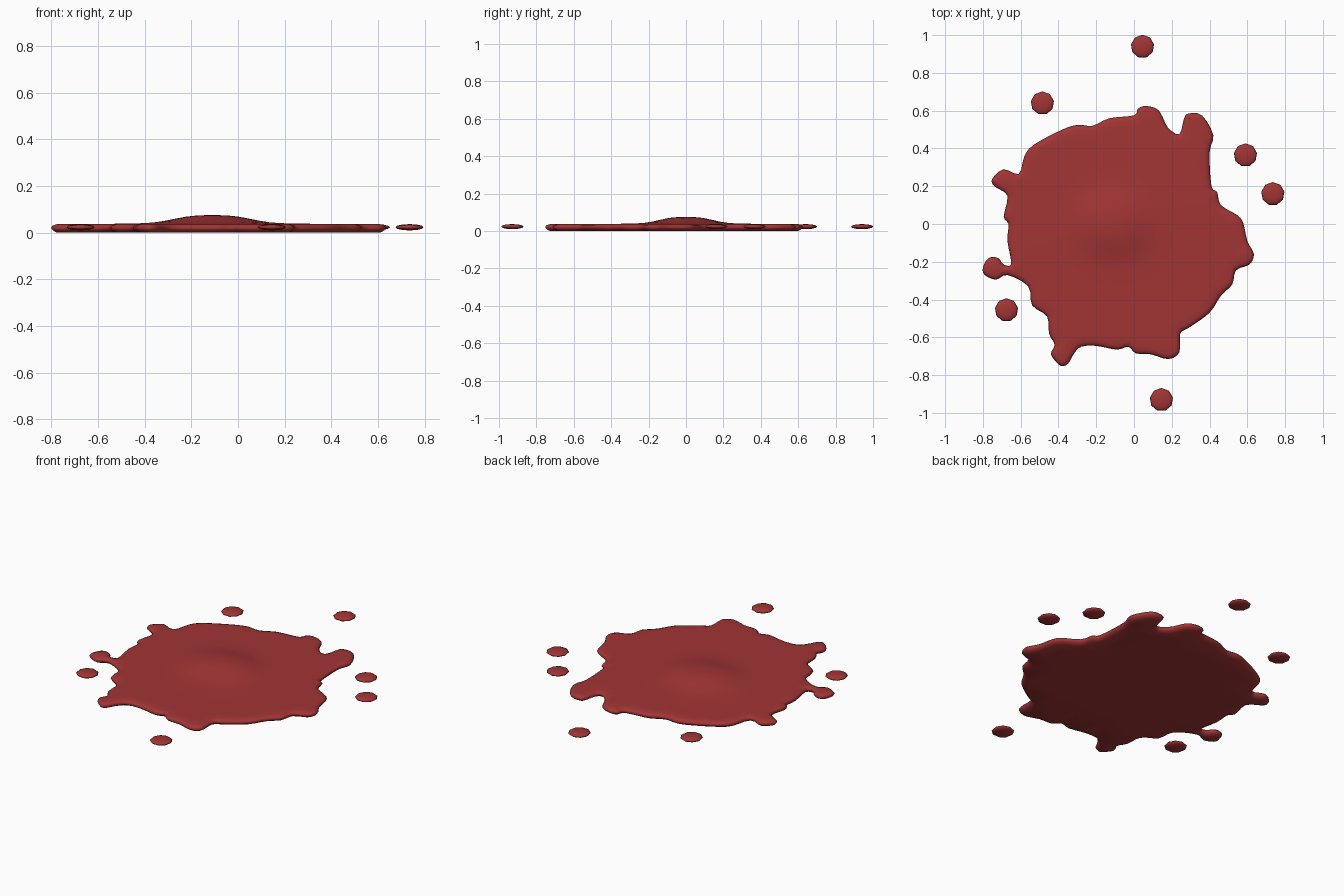
import bpy, bmesh, math
from mathutils import Vector
from mathutils.geometry import delaunay_2d_cdt

if "Cube" in bpy.data.objects:
    bpy.data.objects.remove(bpy.data.objects["Cube"])

mat = bpy.data.materials.new("dark_red")
mat.diffuse_color = (0.36, 0.035, 0.035, 1)
mat.use_nodes = True
mat.node_tree.nodes["Principled BSDF"].inputs["Base Color"].default_value = mat.diffuse_color

# Puddle outline, clockwise from the back
OUTLINE = [Vector(p) for p in [
    (0, .575), (.02, .61), (.06, .625), (.12, .61), (.15, .57), (.18, .51), (.24, .475),
    (.265, .56), (.29, .585), (.36, .575), (.42, .47), (.40, .38), (.41, .20), (.44, .17),
    (.46, .10), (.55, .045), (.58, 0), (.60, -.09), (.635, -.16), (.61, -.215), (.54, -.245),
    (.52, -.32), (.46, -.38), (.40, -.47), (.29, -.55), (.245, -.58), (.24, -.68), (.18, -.715),
    (.09, -.69), (.01, -.685), (-.03, -.65), (-.09, -.665), (-.2, -.645), (-.28, -.65),
    (-.32, -.69), (-.35, -.74), (-.39, -.75), (-.44, -.69), (-.42, -.64), (-.45, -.58),
    (-.46, -.49), (-.54, -.43), (-.56, -.33), (-.67, -.27), (-.73, -.295), (-.79, -.27),
    (-.80, -.23), (-.77, -.18), (-.72, -.18), (-.69, -.215), (-.65, -.21), (-.67, -.09),
    (-.665, 0), (-.69, .04), (-.67, .15), (-.74, .20), (-.75, .24), (-.69, .29), (-.61, .265),
    (-.58, .36), (-.53, .42), (-.39, .495), (-.30, .525), (-.22, .52), (-.13, .56)]]
DROPS = [(.045, .94), (-.485, .64), (.59, .365), (.735, .16), (-.675, -.455), (.145, -.93)]


def smooth_loop(pts, steps=3):
    n, out = len(pts), []
    for i in range(n):
        a, b, c, d = (pts[(i + k) % n] for k in (-1, 0, 1, 2))
        for s in range(steps):
            t = s / steps
            out.append(0.5 * (2 * b + (c - a) * t + (2 * a - 5 * b + 4 * c - d) * t * t
                              + (3 * b - a - 3 * c + d) * t ** 3))
    return out


def inset(pts, dist):
    n, out = len(pts), []
    for i in range(n):
        t = (pts[(i + 2) % n] - pts[i - 2]).normalized()
        out.append(pts[i] + Vector((t.y, -t.x)) * dist)
    return out


def top_height(p):
    r = math.hypot((p.x + .11) / 1.15, p.y)
    return .036 + .007 * math.exp(-(r / .33) ** 2) + .032 * math.exp(-(r / .165) ** 3)


def inside(p, pts):
    hit = False
    for a, b in zip(pts, pts[1:] + pts[:1]):
        if (a.y > p.y) != (b.y > p.y) and p.x < a.x + (p.y - a.y) / (b.y - a.y) * (b.x - a.x):
            hit = not hit
    return hit


def fill(bm, loop, height, spacing):
    grid = [Vector((i * spacing, j * spacing)) for i in range(-30, 31) for j in range(-30, 31)]
    grid = [p for p in grid if inside(p, loop) and min((p - q).length for q in loop) > .02]
    n = len(loop)
    edges = [(i, (i + 1) % n) for i in range(n)]
    co, _, faces, *_ = delaunay_2d_cdt(loop + grid, edges, [], 1, 1e-5)
    vs = [bm.verts.new((p.x, p.y, height(p))) for p in co]
    for f in faces:
        bm.faces.new([vs[i] for i in f])


def finish(bm, name):
    bmesh.ops.recalc_face_normals(bm, faces=bm.faces)
    me = bpy.data.meshes.new(name)
    bm.to_mesh(me)
    bm.free()
    for p in me.polygons:
        p.use_smooth = True
    me.materials.append(mat)
    ob = bpy.data.objects.new(name, me)
    bpy.context.collection.objects.link(ob)
    return ob


# Puddle: rounded rim rings, humped top, flat underside
loop = smooth_loop(OUTLINE)
rim = [(.025, lambda p: 0.0), (.009, lambda p: .009), (0, lambda p: .021),
       (.008, lambda p: .031), (.025, top_height)]
bm = bmesh.new()
rings = []
for dist, height in rim:
    rings.append([bm.verts.new((p.x, p.y, height(p))) for p in inset(loop, dist)])
for lo, hi in zip(rings, rings[1:]):
    for i in range(len(loop)):
        bm.faces.new((lo[i - 1], lo[i], hi[i], hi[i - 1]))
edge = inset(loop, .025)
fill(bm, edge, top_height, .045)
fill(bm, edge, lambda p: 0.0, .2)
bmesh.ops.remove_doubles(bm, verts=bm.verts, dist=1e-4)
finish(bm, "puddle")

# Scattered droplets: flattened low-sided blobs
for k, (x, y) in enumerate(DROPS):
    bm = bmesh.new()
    bmesh.ops.create_uvsphere(bm, u_segments=9, v_segments=6, radius=1)
    for v in bm.verts:
        v.co = (v.co.x * .062, v.co.y * .062, v.co.z * .0135)
    finish(bm, f"droplet_{k + 1}").location = (x, y, .023)
